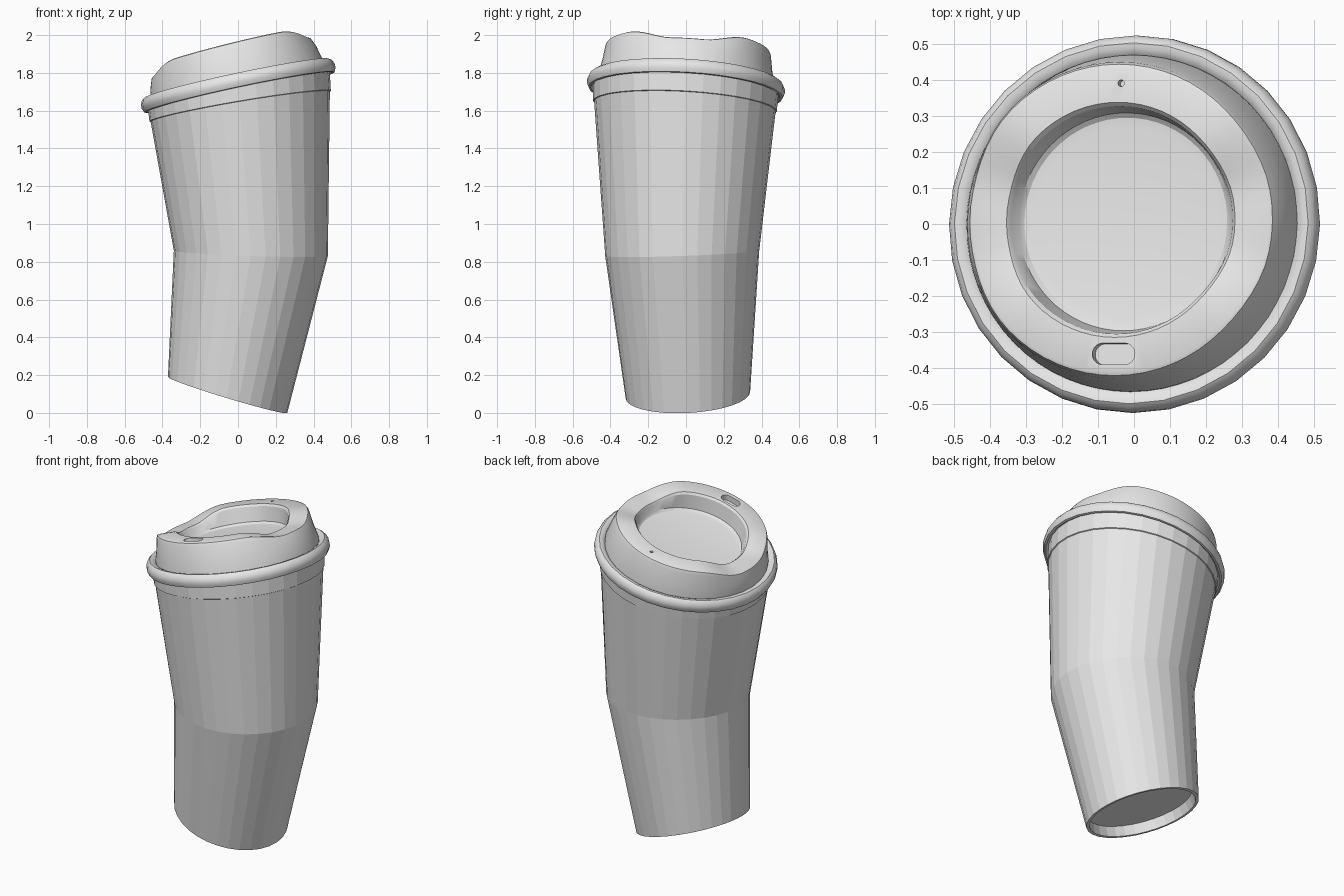
import bpy, bmesh, math
from mathutils import Matrix, Vector

old = bpy.data.objects.get("Cube")
if old:
    bpy.data.objects.remove(old, do_unlink=True)

grey = bpy.data.materials.new("plain_grey")
grey.use_nodes = True
grey.diffuse_color = (0.8, 0.8, 0.8, 1)
grey.node_tree.nodes["Principled BSDF"].inputs["Base Color"].default_value = (0.8, 0.8, 0.8, 1)


def frame(center, tilt_x, tilt_y):
    """Plane at center, rising by tilt_x degrees toward +x and tilt_y toward +y."""
    return (Matrix.Translation(center) @ Matrix.Rotation(math.radians(-tilt_x), 4, 'Y')
            @ Matrix.Rotation(math.radians(tilt_y), 4, 'X'))


def loft(name, rings, sides, closed=False):
    """Skin (frame, radius, height or height function) rings into one mesh."""
    bm = bmesh.new()
    loops = []
    for mat, radius, height in rings:
        loop = []
        for i in range(sides):
            a = math.tau * i / sides
            h = height(a) if callable(height) else height
            loop.append(bm.verts.new(mat @ Vector((radius * math.cos(a), radius * math.sin(a), h))))
        loops.append(loop)
    pairs = list(zip(loops, loops[1:]))
    if closed:
        pairs.append((loops[-1], loops[0]))
    for low, high in pairs:
        for i in range(sides):
            j = (i + 1) % sides
            bm.faces.new((low[i], low[j], high[j], high[i]))
    if not closed:
        bm.faces.new(loops[0])
        bm.faces.new(loops[-1])
    bmesh.ops.recalc_face_normals(bm, faces=bm.faces)
    mesh = bpy.data.meshes.new(name)
    bm.to_mesh(mesh)
    bm.free()
    mesh.materials.append(grey)
    obj = bpy.data.objects.new(name, mesh)
    bpy.context.collection.objects.link(obj)
    return obj


def smooth(obj, degrees):
    bpy.ops.object.select_all(action='DESELECT')
    obj.select_set(True)
    bpy.context.view_layer.objects.active = obj
    bpy.ops.object.shade_smooth_by_angle(angle=math.radians(degrees))


# Leaning planes that bend the cup
foot = frame((-0.055, 0.01, 0.095), 16.8, 0)
foot = frame((-0.055, 0.01, 0.095), -16.8, 3)
waist = frame((0.068, -0.02, 0.845), -2, 2)
seam = frame((0.012, -0.006, 1.62), 9.6, -3.3)
brim = frame((0, 0, 1.735), 12, -3.3)
top = frame((0, 0, 1.735), 14, -3.3)

# Cup with a recessed underside
loft("cup_body", [(foot, 0.305, 0.06), (foot, 0.312, 0), (foot, 0.33, 0),
                  (waist, 0.408, 0), (seam, 0.481, 0), (brim, 0.482, -0.02)], 32)

# Lid skirt that grips the cup
loft("lid_skirt", [(seam, 0.478, 0), (seam, 0.487, 0.004), (brim, 0.492, -0.02),
                   (brim, 0.48, -0.02)], 32, closed=True)

# Rolled rim around the lid
rim_profile = [(0.485, -0.025), (0.503, -0.04), (0.515, -0.038), (0.525, -0.015), (0.524, 0.005),
               (0.515, 0.026), (0.502, 0.036), (0.488, 0.034), (0.472, 0.026), (0.46, 0.01)]
rim = loft("lid_rim", [(brim, r, h) for r, h in rim_profile], 32, closed=True)
smooth(rim, 35)


# Raised lid: high at front and back, dipping at the two sides
def crown(offset):
    def height(a):
        t = min(max((abs(math.sin(a)) - 0.2) / 0.55, 0), 1)
        return 0.152 + 0.05 * t * t * (3 - 2 * t) + offset
    return height


lid = loft("lid_top", [(brim, 0.468, 0), (brim, 0.468, 0.035), (top, 0.452, 0.1),
                       (top, 0.44, crown(-0.02)), (top, 0.433, crown(-0.004)),
                       (top, 0.424, crown(0)), (top, 0.327, crown(0)),
                       (top, 0.317, crown(-0.012)), (top, 0.303, 0.105),
                       (top, 0.29, 0.094), (top, 0.265, 0.09)], 64)


# Sip slot and vent hole
def cut(name, x, y, radius, half_length, depth):
    bm = bmesh.new()
    outline = []
    for i in range(24):
        a = math.tau * (i + 0.5) / 24
        shift = math.copysign(half_length, math.cos(a))
        outline.append(bm.verts.new((x + shift + radius * math.cos(a), y + radius * math.sin(a), 0.202 - depth)))
    base = bm.faces.new(outline)
    raised = bmesh.ops.extrude_face_region(bm, geom=[base])["geom"]
    bmesh.ops.translate(bm, vec=(0, 0, depth + 0.1),
                        verts=[v for v in raised if isinstance(v, bmesh.types.BMVert)])
    bmesh.ops.recalc_face_normals(bm, faces=bm.faces)
    bm.transform(top)
    mesh = bpy.data.meshes.new(name)
    bm.to_mesh(mesh)
    bm.free()
    mesh.materials.append(grey)
    cutter = bpy.data.objects.new(name, mesh)
    cutter.hide_render = True
    bpy.context.collection.objects.link(cutter)
    mod = lid.modifiers.new(name, 'BOOLEAN')
    mod.operation = 'DIFFERENCE'
    mod.solver = 'EXACT'
    mod.object = cutter
    bpy.context.view_layer.objects.active = lid
    bpy.ops.object.modifier_apply(modifier=name)
    bpy.data.objects.remove(cutter, do_unlink=True)


cut("sip_slot", -0.003, -0.373, 0.03, 0.031, 0.035)
cut("vent_hole", 0.008, 0.38, 0.009, 0, 0.03)
smooth(lid, 30)
